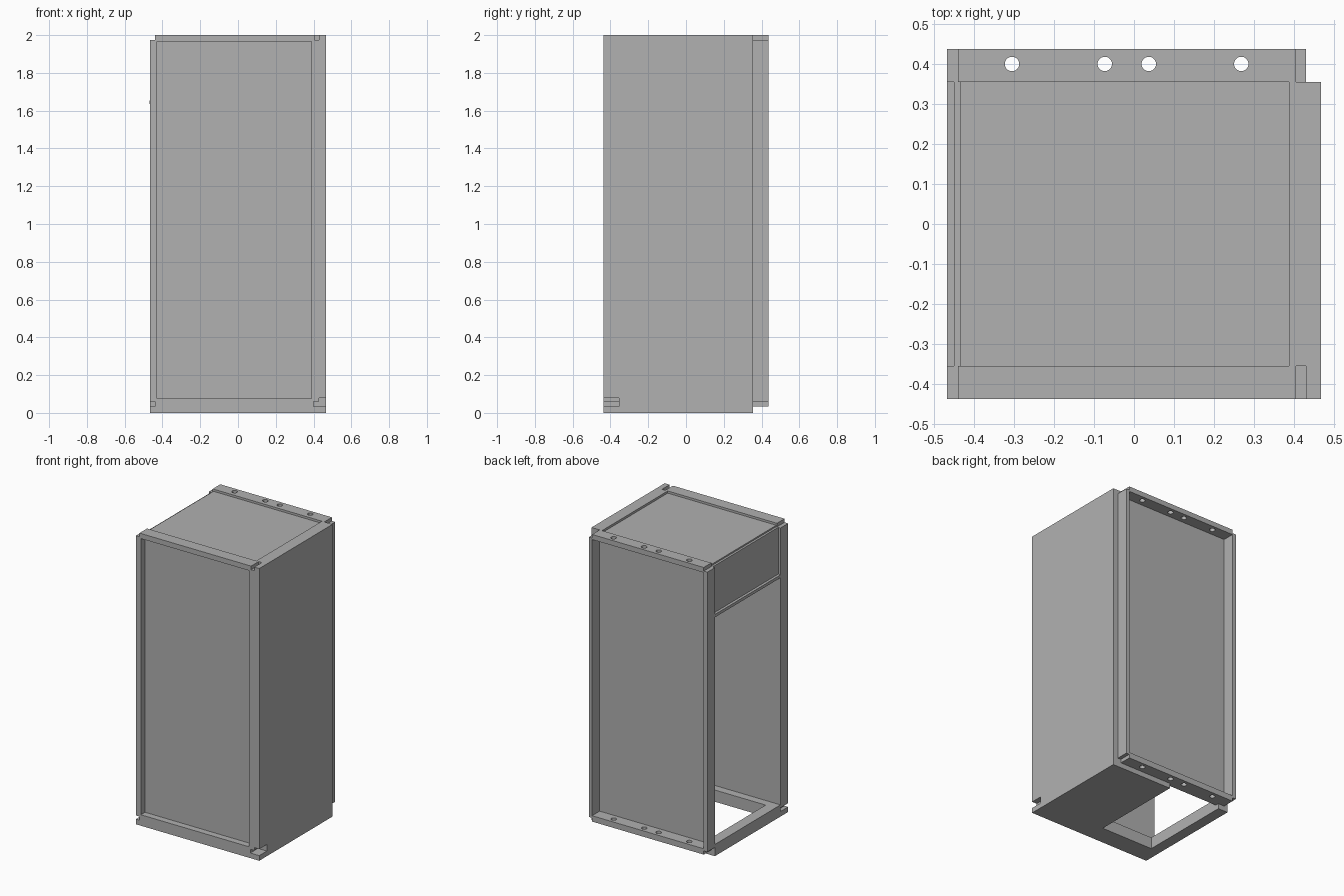
import bpy
import bmesh
from mathutils import Vector, Matrix

cube = bpy.data.objects.get("Cube")
if cube:
    bpy.data.objects.remove(cube, do_unlink=True)

# Sheet metal colour
grey = bpy.data.materials.new("light grey metal")
grey.use_nodes = True
tone = (0.44, 0.44, 0.44, 1)
grey.diffuse_color = tone
grey.node_tree.nodes["Principled BSDF"].inputs["Base Color"].default_value = tone

# Shared planes of the cabinet
LEFT, RIGHT = 0.467, -0.467
FRONT, BACK = -0.437, 0.437
IN_F, IN_B = -0.355, 0.355
PLATE_L, PLATE_R = 0.43, -0.44
POST_L = 0.405
TOP, POST_TOP, RECESS_TOP = 2.0, 1.975, 1.965
LEDGE, SLOT, BASE = 0.075, 0.06, 0.035


def finish(name, bm):
    mesh = bpy.data.meshes.new(name)
    bm.to_mesh(mesh)
    bm.free()
    mesh.materials.append(grey)
    obj = bpy.data.objects.new(name, mesh)
    bpy.context.collection.objects.link(obj)
    return obj


def box(name, x, y, z):
    bm = bmesh.new()
    bmesh.ops.create_cube(bm, size=1)
    for v in bm.verts:
        v.co = Vector([(r[0] + r[1]) / 2 + c * (r[1] - r[0])
                       for c, r in zip(v.co, (x, y, z))])
    return finish(name, bm)


def cut(target, cutters):
    for cutter in cutters:
        cutter.hide_render = True
        mod = target.modifiers.new("cut", "BOOLEAN")
        mod.operation = "DIFFERENCE"
        mod.solver = "EXACT"
        mod.object = cutter
        bpy.context.view_layer.objects.active = target
        bpy.ops.object.modifier_apply(modifier=mod.name)
        bpy.data.objects.remove(cutter, do_unlink=True)


def holes(z):
    made = []
    for x in (-0.305, -0.073, 0.037, 0.268):
        bm = bmesh.new()
        bmesh.ops.create_cone(bm, cap_ends=True, segments=32, radius1=0.018,
                              radius2=0.018, depth=0.2,
                              matrix=Matrix.Translation((x, 0.4, z)))
        made.append(finish("hole_cutter", bm))
    return made


# Floor, open on the right half
floor = box("floor", (RIGHT, LEFT), (FRONT, IN_B), (0, 0.08))
cut(floor, [
    box("hole", (-0.393, 0.004), (-0.3, 0.5), (-0.1, 0.2)),
    box("slot_left", (0.4, 0.6), (-0.6, IN_F), (BASE, SLOT)),
    box("slot_lip", (PLATE_L, 0.6), (-0.6, IN_F), (0.05, 0.2)),
    box("slot_right", (-0.6, PLATE_R), (-0.6, IN_F), (BASE, SLOT)),
    box("front_step", (-0.43, 0.39), (-0.6, -0.392), (LEDGE, 0.2)),
])

# Closed left wall and the walls at the front and back
box("left_wall", (PLATE_L, LEFT), (IN_F, IN_B), (0, TOP))
box("front_panel", (PLATE_R, 0.41), (-0.392, IN_F), (LEDGE, RECESS_TOP))
box("back_panel", (PLATE_R, PLATE_L), (0.33, IN_B), (BASE, POST_TOP))

# Front posts and upper rail
post = box("front_left_post", (0.39, LEFT), (FRONT, IN_F), (LEDGE, TOP))
cut(post, [
    box("top_slot", (POST_L, PLATE_L), (-0.6, -0.3), (POST_TOP, 2.2)),
    box("bottom_slot", (PLATE_L, 0.6), (-0.6, -0.3), (-0.1, 0.08)),
])
box("front_right_post", (RIGHT, -0.43), (FRONT, IN_F), (SLOT, POST_TOP))
box("front_top_rail", (PLATE_R, 0.39), (FRONT, IN_F), (RECESS_TOP, TOP))

# Back posts
for name, x in (("left", (POST_L, PLATE_L)), ("right", (RIGHT, PLATE_R))):
    box("back_" + name + "_post", x, (IN_B, BACK), (SLOT, POST_TOP))

# Drilled back flanges
for name, z in (("top", (RECESS_TOP, TOP)), ("bottom", (BASE, LEDGE))):
    flange = box("back_" + name + "_flange", (PLATE_R, POST_L), (IN_B, BACK), z)
    cut(flange, holes(sum(z) / 2))

# Recessed roof with its raised left rim
box("roof_sheet", (-0.435, 0.39), (IN_F, IN_B), (RECESS_TOP, 1.985))
box("roof_left_rim", (0.387, PLATE_L), (IN_F, IN_B), (RECESS_TOP, TOP))

# Short panel and folded lip over the right opening
box("right_fascia", (-0.45, -0.435), (IN_F, IN_B), (1.64, POST_TOP))
box("right_fascia_lip", (-0.468, -0.435), (IN_F, IN_B), (1.635, 1.655))
